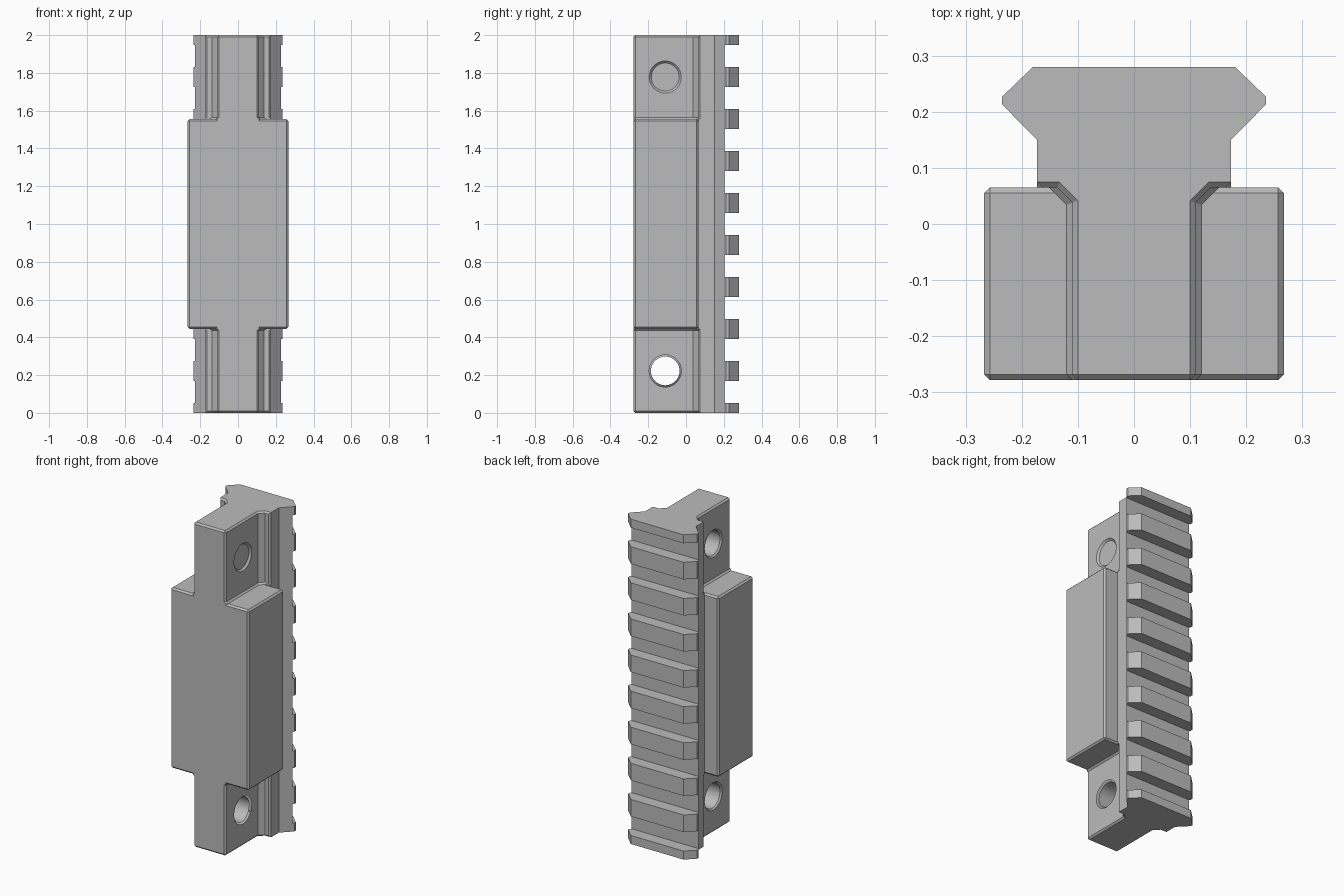
import bpy
import bmesh
from math import pi
from mathutils import Matrix

cube = bpy.data.objects.get("Cube")
if cube:
    bpy.data.objects.remove(cube, do_unlink=True)

GREY = (0.5, 0.5, 0.5, 1)
grey = bpy.data.materials.new("matte grey")
grey.use_nodes = True
grey.diffuse_color = GREY
grey.node_tree.nodes["Principled BSDF"].inputs["Base Color"].default_value = GREY


def add_object(name, bm):
    bmesh.ops.recalc_face_normals(bm, faces=bm.faces)
    mesh = bpy.data.meshes.new(name)
    bm.to_mesh(mesh)
    bm.free()
    mesh.materials.append(grey)
    obj = bpy.data.objects.new(name, mesh)
    bpy.context.collection.objects.link(obj)
    return obj


def loft(name, sections):
    """Join mirrored half outlines, each given as (z, points), into a solid."""
    bm = bmesh.new()
    rings = []
    for z, half in sections:
        outline = half + [(-x, y) for x, y in reversed(half)]
        rings.append([bm.verts.new((x, y, z)) for x, y in outline])
    for low, high in zip(rings, rings[1:]):
        for i in range(len(low)):
            bm.faces.new((low[i - 1], low[i], high[i], high[i - 1]))
    bm.faces.new(rings[0])
    bm.faces.new(rings[-1])
    return add_object(name, bm)


def box(name, size, centre):
    bm = bmesh.new()
    bmesh.ops.create_cube(bm, size=1)
    bmesh.ops.scale(bm, vec=size, verts=bm.verts)
    bmesh.ops.translate(bm, vec=centre, verts=bm.verts)
    return add_object(name, bm)


def cone_x(name, r1, r2, depth, centre):
    bm = bmesh.new()
    bmesh.ops.create_cone(bm, cap_ends=True, segments=48, radius1=r1, radius2=r2,
                          depth=depth, matrix=Matrix.Translation(centre) @ Matrix.Rotation(pi / 2, 4, 'Y'))
    return add_object(name, bm)


def apply_modifier(obj, mod):
    with bpy.context.temp_override(object=obj, active_object=obj, selected_objects=[obj]):
        bpy.ops.object.modifier_apply(modifier=mod.name)


def combine(obj, other, operation):
    mod = obj.modifiers.new("combine", 'BOOLEAN')
    mod.operation = operation
    mod.solver = 'EXACT'
    mod.object = other
    apply_modifier(obj, mod)
    bpy.data.objects.remove(other, do_unlink=True)


# Rail and central web, with chamfered ends and flares into the side block
FRONT, BACK, BEVEL = -0.278, 0.28, 0.01
rail = [(0.173, 0.15), (0.235, 0.213), (0.235, 0.227), (0.18, BACK)]
end = [(0.10, FRONT + BEVEL), (0.10, FRONT + BEVEL), (0.10, 0.042),
       (0.133, 0.075), (0.173, 0.075), (0.173, 0.075)] + rail
middle = [(0.10, FRONT), (0.11, FRONT + BEVEL), (0.11, 0.038),
          (0.137, 0.065), (0.163, 0.065), (0.173, 0.075)] + rail
flare = [(0.11, FRONT), (0.12, FRONT + BEVEL), (0.12, 0.034),
         (0.151, 0.065), (0.173, 0.065), (0.173, 0.075)] + rail
LOW, HIGH = 0.445, 1.555
body = loft("rail_mount_body", [
    (0, end), (BEVEL, middle), (LOW - BEVEL, middle), (LOW, flare),
    (HIGH, flare), (HIGH + BEVEL, middle), (2 - BEVEL, middle), (2, end)])

# Wide chamfered block
block = box("side_block", (0.534, 0.343, HIGH - LOW), (0, -0.1065, 1))
bevel = block.modifiers.new("chamfer", 'BEVEL')
bevel.width = BEVEL
bevel.segments = 1
apply_modifier(block, bevel)
combine(body, block, 'UNION')

# Cross slots between the rail teeth
PITCH, TOOTH = 2 / 9, 0.105
for i in range(9):
    slot = box("slot_cutter", (1, 0.2, PITCH - TOOTH), (0, 0.305, (i + 0.5) * PITCH))
    combine(body, slot, 'DIFFERENCE')

# Countersunk cross holes
for z in (0.222, 1.778):
    combine(body, cone_x("hole_cutter", 0.076, 0.076, 1, (0, -0.11, z)), 'DIFFERENCE')
    for side in (-1, 1):
        radii = (0.074, 0.086) if side > 0 else (0.086, 0.074)
        sink = cone_x("countersink_cutter", *radii, 0.012, (side * 0.105, -0.11, z))
        combine(body, sink, 'DIFFERENCE')

# Flat faces with smooth hole walls
for face in body.data.polygons:
    face.use_smooth = True
bpy.context.view_layer.objects.active = body
body.select_set(True)
bpy.ops.object.shade_smooth_by_angle(angle=pi / 9)
